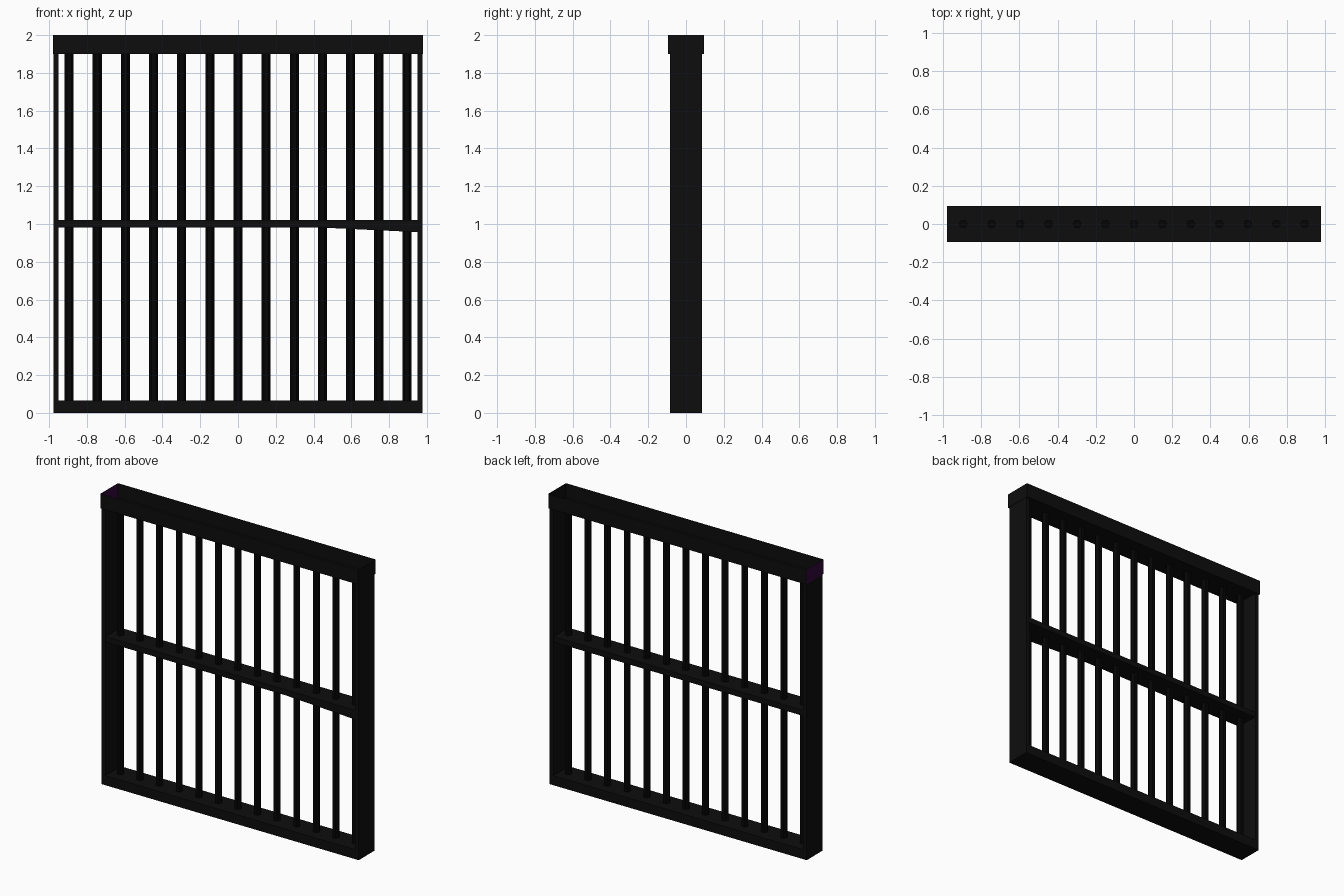
import bpy, bmesh, math

if "Cube" in bpy.data.objects:
    bpy.data.objects.remove(bpy.data.objects["Cube"])


def material(name, rgb):
    m = bpy.data.materials.new(name)
    m.diffuse_color = (*rgb, 1)
    m.use_nodes = True
    m.node_tree.nodes["Principled BSDF"].inputs["Base Color"].default_value = m.diffuse_color
    return m


FRAME = material("soft_black", (0.004, 0.004, 0.004))
BAR = material("deep_black", (0.0015, 0.0015, 0.0015))
PURPLE = material("dark_purple", (0.035, 0.002, 0.05))


def finish(name, bm, *mats):
    bmesh.ops.recalc_face_normals(bm, faces=bm.faces)
    me = bpy.data.meshes.new(name)
    bm.to_mesh(me)
    bm.free()
    for m in mats:
        me.materials.append(m)
    ob = bpy.data.objects.new(name, me)
    bpy.context.collection.objects.link(ob)
    return ob


def box_mesh(x0, x1, y, z0, z1):
    bm = bmesh.new()
    bmesh.ops.create_cube(bm, size=1)
    for v in bm.verts:
        v.co = ((x0 + x1) / 2 + v.co.x * (x1 - x0), v.co.y * 2 * y,
                (z0 + z1) / 2 + v.co.z * (z1 - z0))
    return bm


# side posts and bottom rail
for side, x0, x1 in (("left", -0.978, -0.95), ("right", 0.95, 0.978)):
    finish(side + "_post", box_mesh(x0, x1, 0.085, 0, 1.9), FRAME)
finish("bottom_rail", box_mesh(-0.95, 0.95, 0.085, 0, 0.065), FRAME)

# top rail: a channel open at the top, with one purple end
bm = box_mesh(-0.98, 0.98, 0.095, 1.9, 2.0)
bm.normal_update()
bmesh.ops.delete(bm, geom=[f for f in bm.faces if f.normal.z > 0.9],
                 context='FACES_ONLY')
for f in bm.faces:
    f.material_index = int(f.normal.x < -0.9)
top = finish("top_rail", bm, FRAME, PURPLE)
# outward winding for the open channel
bm = bmesh.new()
bm.from_mesh(top.data)
for f in bm.faces:
    c = f.calc_center_median()
    c.z -= 1.95
    if f.normal.dot(c) < 0:
        f.normal_flip()
bm.to_mesh(top.data)
bm.free()

# middle rail, its front lower edge sagging toward the right
bm = box_mesh(-0.95, 0.95, 0.08, 0.982, 1.02)
bmesh.ops.bisect_plane(bm, geom=bm.verts[:] + bm.edges[:] + bm.faces[:],
                       plane_co=(0.42, 0, 0), plane_no=(1, 0, 0))
for v in bm.verts:
    if v.co.x > 0.9 and v.co.y < 0 and v.co.z < 1:
        v.co.z = 0.957
finish("middle_rail", bm, FRAME)

# vertical bars
for i in range(13):
    bm = bmesh.new()
    bmesh.ops.create_cone(bm, cap_ends=True, segments=6, radius1=0.024,
                          radius2=0.024, depth=1.88)
    bm.normal_update()
    xs = max(v.co.x for v in bm.verts)
    if xs < 0.023:  # point a corner along the width
        for v in bm.verts:
            v.co.x, v.co.y = v.co.y, v.co.x
    for v in bm.verts:
        v.co.x += (i - 6) * 0.149
        v.co.z += 0.98
    finish("bar_%02d" % (i + 1), bm, BAR)
